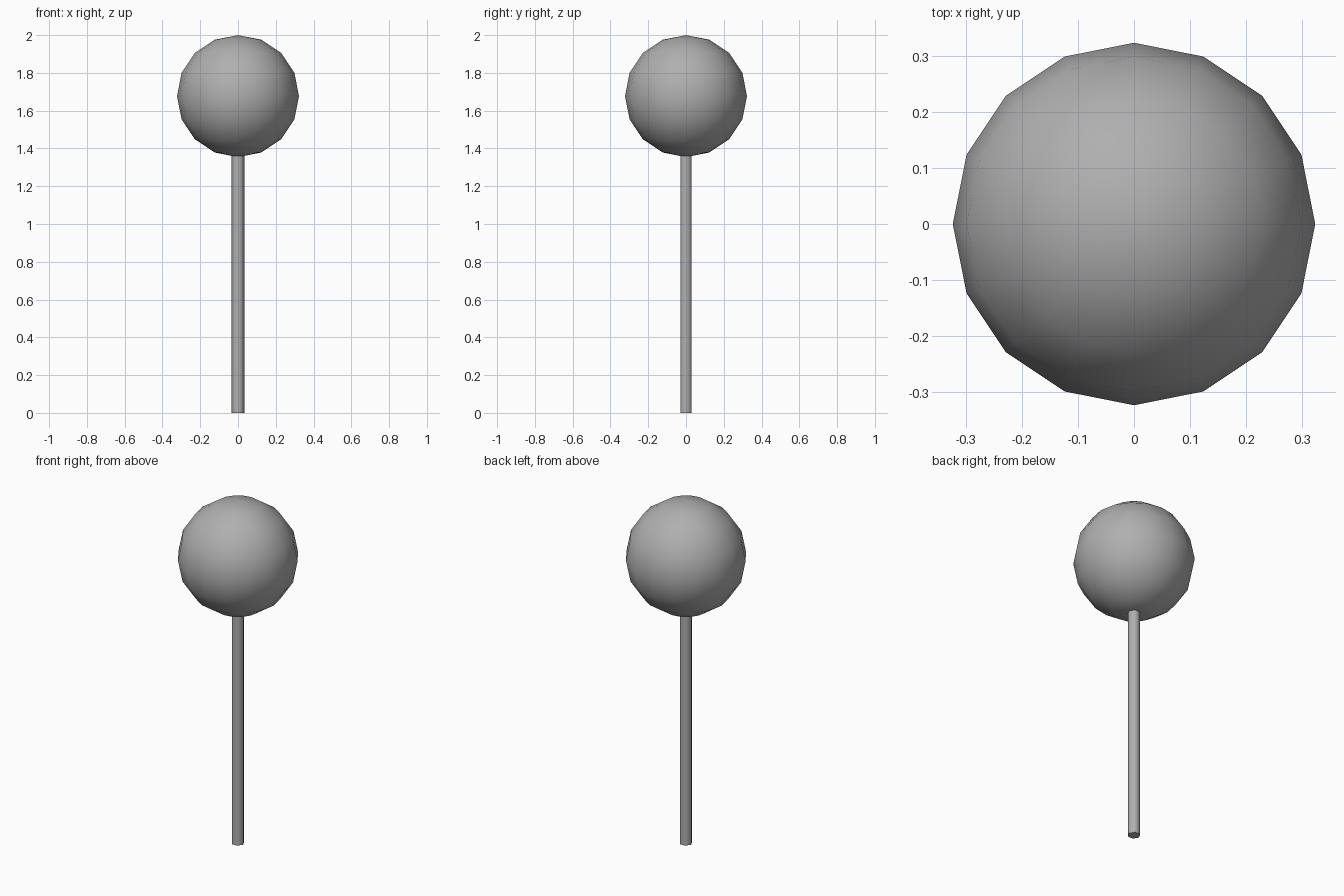
import bpy, math

if "Cube" in bpy.data.objects:
    bpy.data.objects.remove(bpy.data.objects["Cube"])

RADIUS = 0.323

# Dark grey shared by both parts
grey = bpy.data.materials.new("dark_grey")
grey.diffuse_color = (0.43, 0.43, 0.43, 1)
grey.use_nodes = True
grey.node_tree.nodes["Principled BSDF"].inputs["Base Color"].default_value = grey.diffuse_color

# Ball: smooth low-poly sphere, 16 segments by 8 rings
bpy.ops.mesh.primitive_uv_sphere_add(segments=16, ring_count=8, radius=RADIUS,
                                     location=(0, 0, 2 - RADIUS))
ball = bpy.context.object
ball.name = "ball"
bpy.ops.object.shade_smooth()
ball.data.materials.append(grey)

# Stick: slim six-sided rod reaching just inside the ball
height = 1.38
bpy.ops.mesh.primitive_cylinder_add(vertices=6, radius=0.035, depth=height,
                                    location=(0, 0, height / 2),
                                    rotation=(0, 0, math.radians(30)))
stick = bpy.context.object
stick.name = "stick"
bpy.ops.object.shade_smooth_by_angle(angle=math.radians(65))
stick.data.materials.append(grey)
